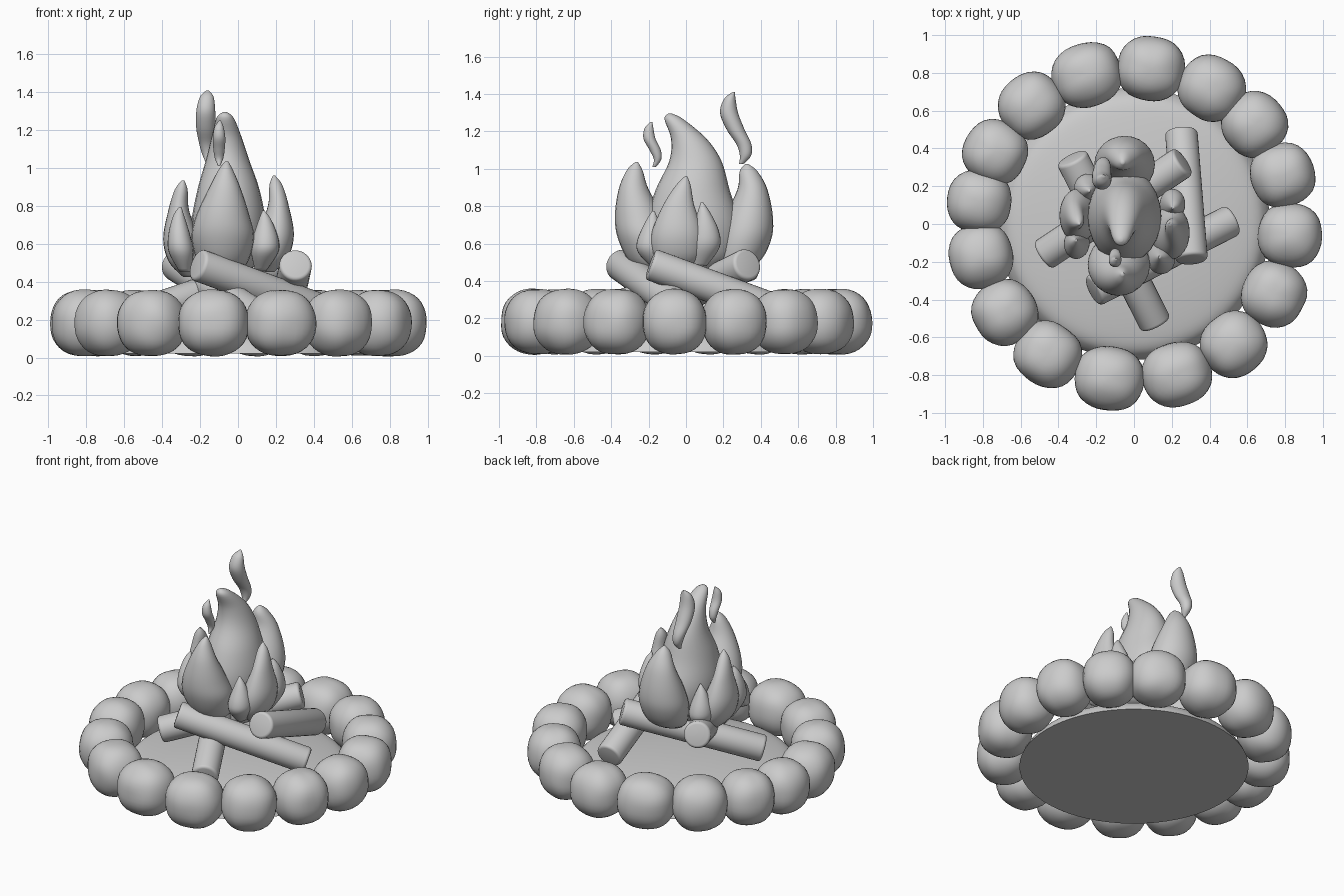
import bpy, bmesh, math
from mathutils import Vector, noise

grey = bpy.data.materials.new("plain_grey")
grey.diffuse_color = (0.6, 0.6, 0.6, 1)


def finish(name, bm, angle=60):
    bmesh.ops.recalc_face_normals(bm, faces=bm.faces)
    me = bpy.data.meshes.new(name)
    bm.to_mesh(me)
    bm.free()
    ob = bpy.data.objects.new(name, me)
    bpy.context.collection.objects.link(ob)
    me.materials.append(grey)
    bpy.ops.object.select_all(action='DESELECT')
    ob.select_set(True)
    bpy.context.view_layer.objects.active = ob
    bpy.ops.object.shade_smooth_by_angle(angle=math.radians(angle))
    return ob


def spline(rows, steps):
    # Catmull-Rom interpolation through cross-section rows
    out, n = [], len(rows)
    for i in range(n - 1):
        p = [rows[max(0, min(n - 1, i + k))] for k in (-1, 0, 1, 2)]
        for s in range(steps):
            t = s / steps
            out.append([0.5 * (2 * b + (c - a) * t + (2 * a - 5 * b + 4 * c - d) * t * t
                               + (3 * b - a - 3 * c + d) * t ** 3) for a, b, c, d in zip(*p)])
    return out + [list(rows[-1])]


def loft(name, rows, seg=24, steps=5, angle=60):
    # rows: x, y, z, radius x, radius y
    bm = bmesh.new()
    rings = []
    for x, y, z, rx, ry in spline(rows, steps):
        rx, ry = max(rx, 0.003), max(ry, 0.003)
        rings.append([bm.verts.new((x + rx * math.cos(a), y + ry * math.sin(a), z))
                      for a in (2 * math.pi * k / seg for k in range(seg))])
    for lo, hi in zip(rings, rings[1:]):
        for k in range(seg):
            j = (k + 1) % seg
            bm.faces.new((lo[k], lo[j], hi[j], hi[k]))
    bm.faces.new(rings[0])
    bm.faces.new(rings[-1])
    return finish(name, bm, angle)


# Ring of rounded stones: angle, tangential radius
stones = [(107.6, .185), (83.8, .18), (60.3, .178), (39.5, .17), (18.2, .17), (-4.2, .17),
          (-26.6, .172), (-50.3, .175), (-74.2, .185), (-99, .185), (-123.4, .178),
          (-145.6, .172), (-168.2, .172), (171.7, .168), (152.7, .168), (130.9, .175)]
for i, (deg, rt) in enumerate(stones):
    a = math.radians(deg)
    out, tan = Vector((math.cos(a), math.sin(a), 0)), Vector((-math.sin(a), math.cos(a), 0))
    bm = bmesh.new()
    bmesh.ops.create_uvsphere(bm, u_segments=32, v_segments=20, radius=1)
    for v in bm.verts:
        d = v.co.normalized()
        k = sum(abs(c) ** 2.3 for c in d) ** (-1 / 2.3)   # slightly boxy ball
        k *= 1 + 0.025 * noise.noise(d * 1.7 + Vector((i * 5.3, 0, 0)))
        p = d * k
        v.co = out * (0.828 + p.x * 0.17) + tan * p.y * rt
        v.co.z = 0.182 + p.z * 0.175
    finish(f"stone_{i + 1}", bm)

# Low earth mound inside the ring
loft("ground_mound", [(0, 0, z, r, r) for z, r in
                      ((.02, .72), (.06, .70), (.10, .66), (.125, .58), (.15, .40), (.165, .2), (.17, .01))],
     64, 4, 70)

# Four crossed logs: raised end, low end
logs = [((.305, -.19, .49), (.25, .49, .24)), ((-.215, -.355, .49), (.52, .02, .22)),
        ((-.33, .35, .49), (.115, -.53, .21)), ((.26, .33, .49), (-.48, -.165, .24))]
for i, (p, q) in enumerate(logs):
    p, q = Vector(p), Vector(q)
    bm = bmesh.new()
    bmesh.ops.create_cone(bm, cap_ends=True, segments=32, radius1=.086, radius2=.086,
                          depth=(q - p).length)
    rim = [e for e in bm.edges if any(len(f.verts) > 4 for f in e.link_faces)]
    bmesh.ops.bevel(bm, geom=rim, offset=.018, segments=3, profile=0.5, affect='EDGES')
    rot = (q - p).to_track_quat('Z', 'Y').to_matrix()
    for v in bm.verts:
        v.co = rot @ v.co + (p + q) / 2
    finish(f"log_{i + 1}", bm)

# Tall flames, from tip to base
loft("main_flame", [(-.07, -.085, 1.295, .01, .01), (-.068, -.065, 1.265, .045, .05),
                    (-.06, .015, 1.16, .08, .095), (-.055, .05, 1.04, .115, .14),
                    (-.05, .035, .88, .165, .2), (-.05, .04, .7, .195, .25),
                    (-.05, .04, .53, .17, .22), (-.05, .04, .43, .08, .1)])
loft("front_flame", [(-.06, -.265, 1.035, .008, .008), (-.065, -.275, .99, .038, .043),
                     (-.07, -.28, .89, .085, .08), (-.08, -.25, .75, .14, .13),
                     (-.08, -.215, .63, .165, .15), (-.08, -.17, .5, .13, .13),
                     (-.08, -.13, .43, .06, .06)])
loft("back_flame", [(-.06, .325, 1.025, .008, .008), (-.06, .335, .985, .045, .048),
                    (-.055, .355, .89, .095, .08), (-.05, .335, .74, .145, .13),
                    (-.05, .31, .62, .16, .145), (-.05, .27, .5, .13, .12),
                    (-.05, .2, .43, .06, .06)])

# Side flame clusters, the left one turned half way round
side = {
    "tall": [(.19, .0, .96, .006, .006), (.2, -.015, .91, .034, .04), (.213, -.04, .8, .055, .085),
             (.2, -.045, .65, .095, .14), (.18, -.045, .53, .085, .13), (.15, -.045, .45, .04, .06)],
    "small": [(.205, .085, .82, .006, .006), (.213, .095, .77, .03, .032), (.21, .105, .67, .058, .07),
              (.2, .1, .58, .065, .08), (.18, .07, .48, .03, .04)],
    "short": [(.135, -.175, .775, .006, .006), (.143, -.18, .72, .036, .035), (.145, -.185, .62, .07, .075),
              (.14, -.175, .55, .07, .08), (.12, -.13, .46, .03, .04)],
}
for part, rows in side.items():
    loft(f"right_{part}_flame", rows)
    loft(f"left_{part}_flame", [(-.1 - x, -y, z - .025, rx, ry) for x, y, z, rx, ry in rows])

# Curling wisps above the fire
loft("large_wisp", [(-.16, .255, 1.41, .006, .006), (-.165, .235, 1.375, .036, .03),
                    (-.17, .23, 1.3, .05, .048), (-.17, .265, 1.21, .05, .048),
                    (-.165, .31, 1.13, .04, .04), (-.16, .318, 1.07, .028, .03),
                    (-.16, .295, 1.025, .008, .012)])
loft("small_wisp", [(-.095, -.185, 1.25, .005, .005), (-.1, -.198, 1.215, .024, .024),
                    (-.1, -.195, 1.16, .033, .032), (-.1, -.165, 1.1, .03, .03),
                    (-.1, -.152, 1.05, .022, .02), (-.1, -.17, 1.01, .005, .01)])
